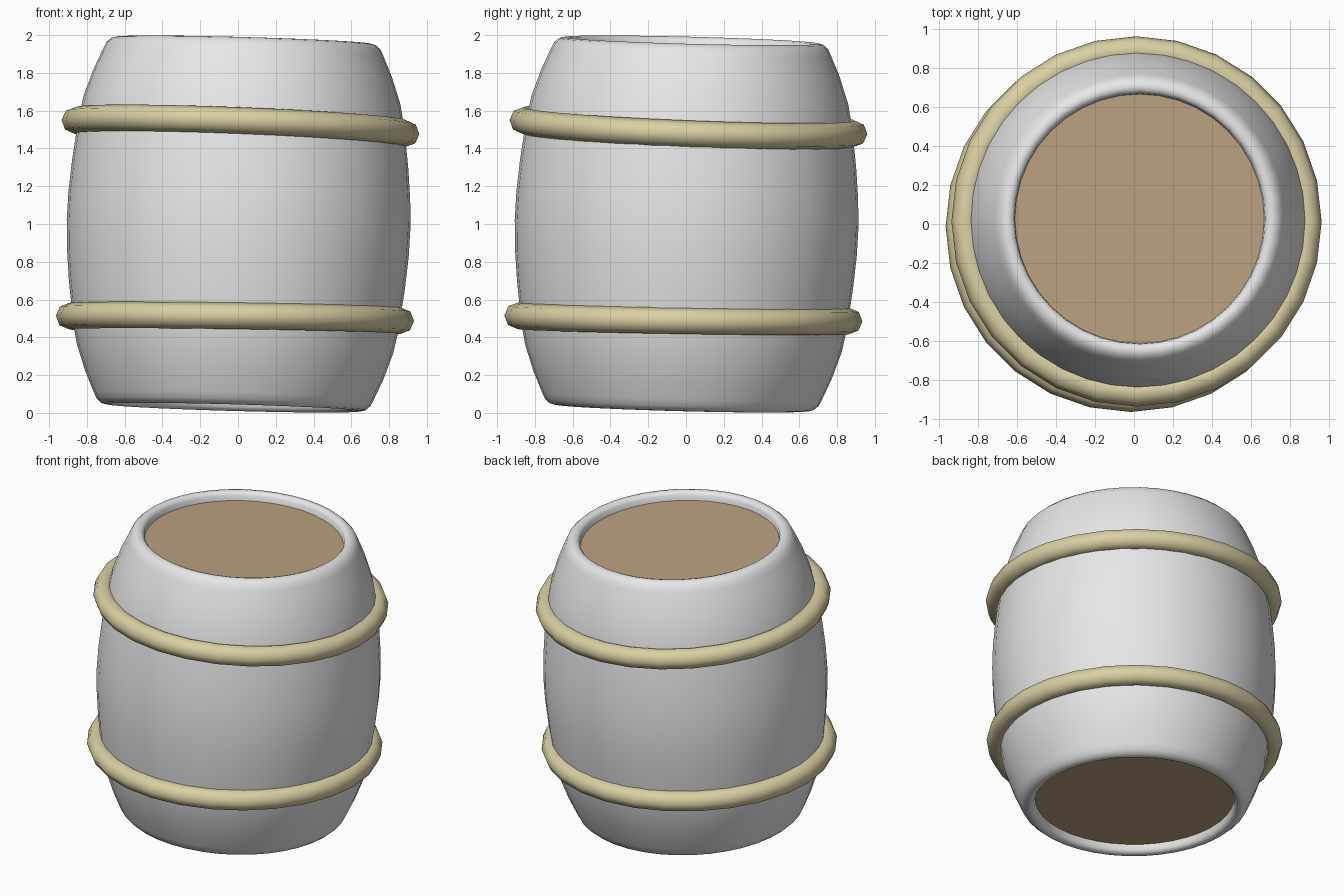
import bpy, bmesh
from math import sin, cos, tau, radians
from mathutils import Vector

cube = bpy.data.objects.get("Cube")
if cube:
    bpy.data.objects.remove(cube, do_unlink=True)


def material(name, rgb):
    mat = bpy.data.materials.new(name)
    mat.use_nodes = True
    mat.diffuse_color = (*rgb, 1)
    mat.node_tree.nodes["Principled BSDF"].inputs["Base Color"].default_value = (*rgb, 1)
    return mat


def place(name, bm, mat, centre, axis, smooth=True):
    """Turn a bmesh into an object whose z axis points along axis."""
    bmesh.ops.recalc_face_normals(bm, faces=bm.faces)
    mesh = bpy.data.meshes.new(name)
    bm.to_mesh(mesh)
    bm.free()
    mesh.materials.append(mat)
    obj = bpy.data.objects.new(name, mesh)
    bpy.context.collection.objects.link(obj)
    obj.location = centre
    obj.rotation_euler = Vector((0, 0, 1)).rotation_difference(Vector(axis)).to_euler()
    if smooth:
        bpy.ops.object.select_all(action="DESELECT")
        obj.select_set(True)
        bpy.context.view_layer.objects.active = obj
        bpy.ops.object.shade_smooth_by_angle(angle=radians(55))
    return obj


def lathe(profile, sides, closed=False):
    """Revolve (radius, height) points about z."""
    bm = bmesh.new()
    rings = [[bm.verts.new((r * cos(tau * i / sides), r * sin(tau * i / sides), z))
              for i in range(sides)] for r, z in profile]
    pairs = list(zip(rings, rings[1:]))
    if closed:
        pairs.append((rings[-1], rings[0]))
    for low, high in pairs:
        for i in range(sides):
            j = (i + 1) % sides
            bm.faces.new((low[i], low[j], high[j], high[i]))
    return bm


white = material("pale grey staves", (0.80, 0.80, 0.80))
straw = material("straw hoops", (0.70, 0.63, 0.37))
wood = material("tan wood lids", (0.50, 0.36, 0.22))

# Bulging body with a rounded rim and a shallow recess at each end
LEAN = Vector((0.028, 0.026, 1)).normalized()
MIDDLE = Vector((0.003, 0.003, 1))
upper = [(0.91, 0), (0.905, 0.15), (0.89, 0.32), (0.862, 0.54), (0.838, 0.66),
         (0.79, 0.80), (0.742, 0.91), (0.725, 0.945), (0.70, 0.967), (0.675, 0.973),
         (0.655, 0.967), (0.642, 0.95), (0.637, 0.905)]
lower = [(r, -z) for r, z in reversed(upper[1:])]
place("barrel_body", lathe(lower + upper, 40), white, MIDDLE, LEAN)

# Round lids set inside the rims
for name, side in (("top_lid", 1), ("bottom_lid", -1)):
    bm = bmesh.new()
    bmesh.ops.create_cone(bm, cap_ends=True, segments=40, radius1=0.638,
                          radius2=0.638, depth=0.02)
    place(name, bm, wood, MIDDLE + LEAN * side * 0.905, LEAN, smooth=False)

# Two thick hoops, each leaning a little differently
section = [(0.878 + 0.07 * cos(tau * k / 8), 0.07 * sin(tau * k / 8)) for k in range(8)]
for name, centre, axis in (("upper_hoop", (0.013, 0.013, 1.513), (0.04, 0.04, 1)),
                           ("lower_hoop", (-0.016, -0.014, 0.5), (0.014, 0.016, 1))):
    place(name, lathe(section, 28, closed=True), straw, centre, axis)
